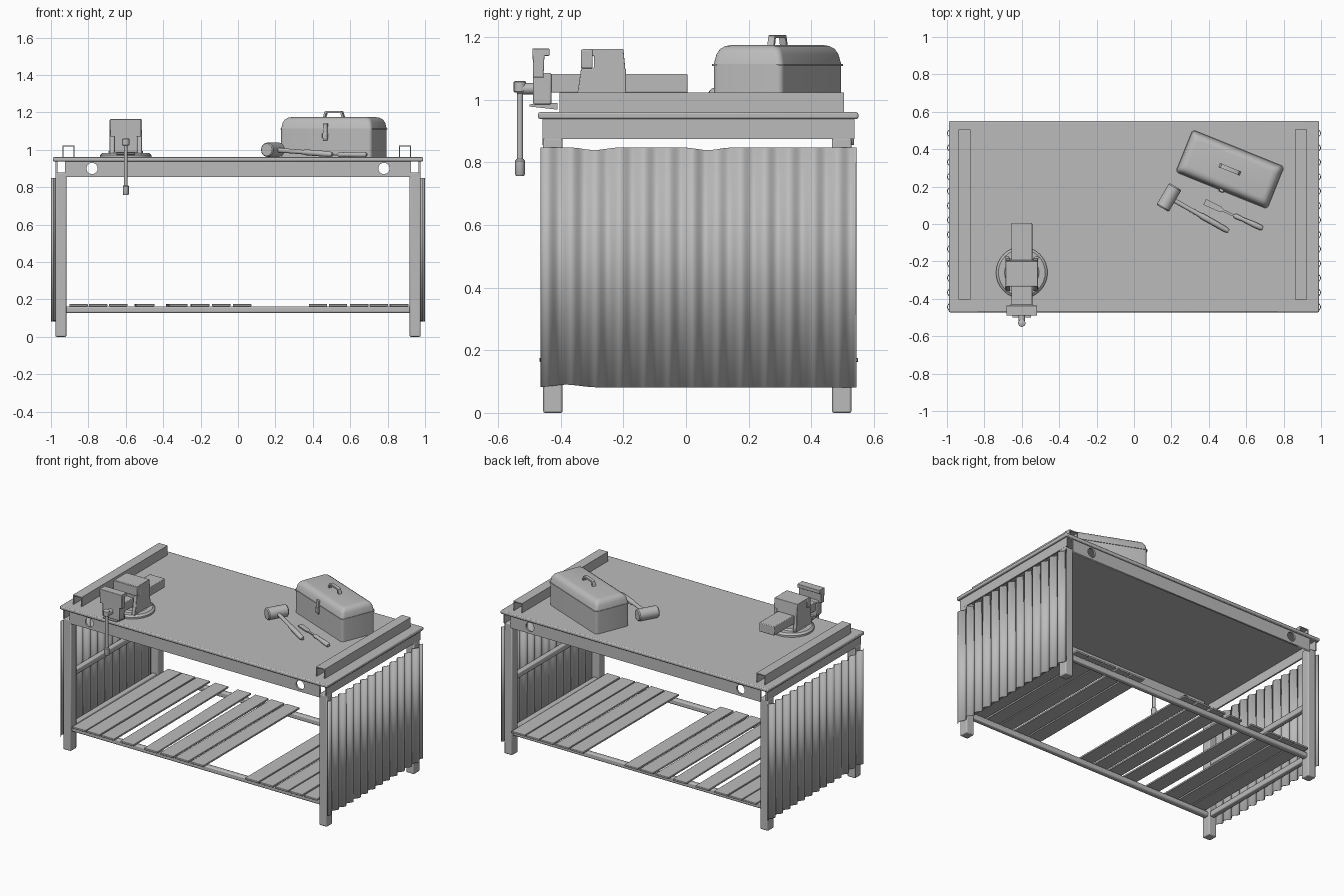
import bpy, bmesh, math
from mathutils import Vector, Matrix

if "Cube" in bpy.data.objects:
    bpy.data.objects.remove(bpy.data.objects["Cube"])

grey = bpy.data.materials.new("plain grey")
grey.diffuse_color = (0.5, 0.5, 0.5, 1)
grey.use_nodes = True
grey.node_tree.nodes["Principled BSDF"].inputs["Base Color"].default_value = grey.diffuse_color


def finish(name, bm, bevel=0, segs=2, smooth=True):
    bmesh.ops.recalc_face_normals(bm, faces=bm.faces[:])
    me = bpy.data.meshes.new(name)
    bm.to_mesh(me)
    bm.free()
    me.materials.append(grey)
    ob = bpy.data.objects.new(name, me)
    bpy.context.collection.objects.link(ob)
    if bevel:
        m = ob.modifiers.new("bevel", 'BEVEL')
        m.width, m.segments = bevel, segs
    if smooth:
        bpy.ops.object.select_all(action='DESELECT')
        ob.select_set(True)
        bpy.context.view_layer.objects.active = ob
        bpy.ops.object.shade_smooth_by_angle(angle=math.radians(35))
    return ob


def box(name, x0, x1, y0, y1, z0, z1, bevel=0, rot=0):
    """Box from its limits, turned about its own middle."""
    bm = bmesh.new()
    bmesh.ops.create_cube(bm, size=1)
    bmesh.ops.scale(bm, vec=(x1 - x0, y1 - y0, z1 - z0), verts=bm.verts)
    ob = finish(name, bm, bevel)
    ob.location = ((x0 + x1) / 2, (y0 + y1) / 2, (z0 + z1) / 2)
    ob.rotation_euler.z = rot
    return ob


def lathe(name, a, b, rings, n=20):
    """Round part along a-b; rings are (fraction, radius)."""
    a, b = Vector(a), Vector(b)
    q = (b - a).to_track_quat('Z', 'Y')
    bm = bmesh.new()
    loops = []
    for f, r in rings:
        c = a.lerp(b, f)
        loops.append([bm.verts.new(c + q @ Vector((r * math.cos(t), r * math.sin(t), 0)))
                      for t in (2 * math.pi * i / n for i in range(n))])
    for l, m in zip(loops, loops[1:]):
        for i in range(n):
            bm.faces.new((l[i], l[(i + 1) % n], m[(i + 1) % n], m[i]))
    bm.faces.new(loops[0])
    bm.faces.new(loops[-1])
    return finish(name, bm)


def rod(name, a, b, r, n=20):
    return lathe(name, a, b, [(0, r), (1, r)], n)


def prism(name, pts, depth, mat, bevel=0):
    """Profile in local XY, extruded symmetrically in local Z."""
    bm = bmesh.new()
    lo = [bm.verts.new((x, y, -depth / 2)) for x, y in pts]
    hi = [bm.verts.new((x, y, depth / 2)) for x, y in pts]
    n = len(pts)
    bm.faces.new(lo)
    bm.faces.new(hi)
    for i in range(n):
        bm.faces.new((lo[i], lo[(i + 1) % n], hi[(i + 1) % n], hi[i]))
    ob = finish(name, bm, bevel)
    ob.matrix_world = mat
    return ob


XZ = Matrix.Rotation(math.pi / 2, 4, 'X')                      # profile x,z
YZ = Matrix.Rotation(math.pi / 2, 4, 'Z') @ XZ                 # profile y,z

# Table top
box("table_top", -0.99, 0.99, -0.472, 0.55, 0.938, 0.96, 0.006)


# Front and back aprons with round holes
def apron(name, y):
    cu = bpy.data.curves.new(name, 'CURVE')
    cu.dimensions, cu.fill_mode, cu.extrude = '2D', 'BOTH', 0.006
    circ = [[(cx + 0.03 * math.cos(t * math.pi / 12), 0.9 + 0.03 * math.sin(t * math.pi / 12))
             for t in range(24)] for cx in (-0.78, 0.78)]
    for pts in [[(-0.925, 0.855), (0.925, 0.855), (0.925, 0.94), (-0.925, 0.94)]] + circ:
        s = cu.splines.new('POLY')
        s.points.add(len(pts) - 1)
        for p, (x, z) in zip(s.points, pts):
            p.co = (x, z, 0, 1)
        s.use_cyclic_u = True
    tmp = bpy.data.objects.new(name + "_outline", cu)
    bpy.context.collection.objects.link(tmp)
    bpy.context.view_layer.update()
    me = bpy.data.meshes.new_from_object(tmp.evaluated_get(bpy.context.evaluated_depsgraph_get()))
    bpy.data.objects.remove(tmp)
    me.materials.clear()
    me.materials.append(grey)
    ob = bpy.data.objects.new(name, me)
    bpy.context.collection.objects.link(ob)
    ob.matrix_world = Matrix.Translation((0, y, 0)) @ XZ


apron("front_apron", -0.452)
apron("back_apron", 0.53)

# Legs, side aprons, side rails, corrugated sheets, top channels
for s, side in ((-1, "left"), (1, "right")):
    for y, end in ((-0.425, "front"), (0.497, "back")):
        box(f"{side}_{end}_leg", s * 0.947 - 0.029, s * 0.947 + 0.029, y - 0.031, y + 0.031, 0, 0.878, 0.006)
    box(f"{side}_apron", s * 0.97 - 0.005, s * 0.97 + 0.005, -0.458, 0.538, 0.875, 0.94)
    for z, lvl in ((0.145, "lower"), (0.5, "middle")):
        box(f"{side}_{lvl}_rail", s * 0.945 - 0.017, s * 0.945 + 0.017, -0.42, 0.49, z - 0.019, z + 0.019, 0.006)
    # corrugated sheet with slightly uneven ends
    bm = bmesh.new()
    cols, N = [], 150
    for i in range(N + 1):
        u = i / N
        y = -0.463 + 1.006 * u
        x = s * (0.987 + 0.0105 * math.sin(2 * math.pi * 13 * u))
        dip = 0.009 * (math.exp(-((u - 0.17) / 0.05) ** 2) + math.exp(-((u - 0.53) / 0.05) ** 2))
        lift = 0.009 * math.exp(-((u - 0.08) / 0.06) ** 2)
        cols.append((bm.verts.new((x, y, 0.081 + lift)), bm.verts.new((x, y, 0.848 - dip))))
    for a, b in zip(cols, cols[1:]):
        bm.faces.new((a[0], b[0], b[1], a[1]))
    sheet = finish(f"{side}_corrugated_sheet", bm)
    m = sheet.modifiers.new("thickness", 'SOLIDIFY')
    m.thickness, m.offset = 0.004, 0
    # inverted U channel
    w, h, t = 0.0325, 0.063, 0.006
    u = [(-w, 0), (-w, h), (w, h), (w, 0), (w - t, 0), (w - t, h - t), (t - w, h - t), (t - w, 0)]
    cx = -0.906 if s < 0 else 0.893
    prism(f"{side}_top_channel", u, 0.908, Matrix.Translation((cx, 0.05, 0.96)) @ XZ)

# Shelf rails and loose planks
for y, end in ((-0.425, "front"), (0.497, "back")):
    box(f"{end}_shelf_rail", -0.93, 0.93, y - 0.018, y + 0.018, 0.127, 0.163, 0.008)
planks = [(-0.852, 0), (-0.748, 0), (-0.64, 0), (-0.5, 0.008), (-0.328, 0.018), (-0.204, 0.004), (-0.09, 0),
          (0.022, 0), (0.428, 0), (0.535, 0), (0.648, 0), (0.753, 0), (0.86, 0.004)]
for i, (x, r) in enumerate(planks):
    box(f"shelf_plank_{i + 1}", x - 0.049, x + 0.049, -0.467, 0.549, 0.163, 0.175, 0.002, r)

# Toolbox: stacked rounded rectangles
turn = Matrix.Translation((0.513, 0.292, 0.96)) @ Matrix.Rotation(math.radians(-22), 4, 'Z')


def shell(name, levels, rad=0.02):
    bm = bmesh.new()
    loops = []
    for z, hx, hy in levels:
        l = []
        for k, (sx, sy) in enumerate(((1, 1), (-1, 1), (-1, -1), (1, -1))):
            for j in range(5):
                t = (k + j / 4) * math.pi / 2
                l.append(bm.verts.new((sx * (hx - rad) + rad * math.cos(t), sy * (hy - rad) + rad * math.sin(t), z)))
        loops.append(l)
    for l, m in zip(loops, loops[1:]):
        for i in range(20):
            bm.faces.new((l[i], l[(i + 1) % 20], m[(i + 1) % 20], m[i]))
    bm.faces.new(loops[0])
    bm.faces.new(loops[-1])
    finish(name, bm).matrix_world = turn


shell("toolbox_body", [(0, 0.262, 0.12), (0.147, 0.262, 0.12)])
shell("toolbox_seam", [(0.147, 0.266, 0.124), (0.153, 0.266, 0.124)])
shell("toolbox_lid", [(0.153, 0.262, 0.12), (0.185, 0.256, 0.113), (0.202, 0.247, 0.104),
                      (0.211, 0.234, 0.091), (0.214, 0.22, 0.077)])
hp = [(-0.06, 0), (-0.05, 0.03), (-0.042, 0.034), (0.042, 0.034), (0.05, 0.03), (0.06, 0),
      (0.048, 0), (0.041, 0.023), (-0.041, 0.023), (-0.048, 0)]
prism("toolbox_handle", hp, 0.022, turn @ Matrix.Translation((0, 0, 0.213)) @ XZ)
for nm, w, z0, z1, d in (("toolbox_latch", 0.012, 0.09, 0.18, 0.006), ("toolbox_latch_catch", 0.015, 0.1, 0.13, 0.01)):
    ob = box(nm, -w, w, -0.122 - d, -0.112, z0, z1, 0.002)
    ob.matrix_world = turn @ Matrix.Translation((0, -0.117 - d / 2, (z0 + z1) / 2))

# Mallet
hc, ax = Vector((0.187, 0.142, 1.0)), Vector((0.5, 0.86, 0)) * 0.068
lathe("mallet_head", hc - ax, hc + ax, [(0, 0.033), (0.05, 0.038), (0.95, 0.038), (1, 0.033)], 24)
lathe("mallet_handle", hc, (0.505, -0.038, 0.975),
      [(0, 0.012), (0.5, 0.012), (0.56, 0.016), (0.95, 0.015), (1, 0.01)], 16)

# Chisel
lathe("chisel_handle", (0.535, 0.046, 0.974), (0.688, -0.024, 0.974),
      [(0, 0.009), (0.08, 0.014), (0.3, 0.011), (0.7, 0.015), (0.95, 0.014), (1, 0.009)], 16)
prism("chisel_blade", [(0, -0.017), (0.09, -0.015), (0.11, -0.006), (0.18, -0.006), (0.18, 0.006), (0.11, 0.006),
                       (0.09, 0.015), (0, 0.017)], 0.008,
      Matrix.Translation((0.378, 0.118, 0.972)) @ Matrix.Rotation(math.radians(-25), 4, 'Z'))

# Vise
vx = -0.6
lathe("vise_base", (vx, -0.26, 0.96), (vx, -0.26, 0.982), [(0, 0.138), (0.5, 0.138), (1, 0.125)], 32)
for i in range(4):
    t = math.pi / 4 + i * math.pi / 2
    bx, by = vx + 0.112 * math.cos(t), -0.26 + 0.112 * math.sin(t)
    rod(f"vise_bolt_{i + 1}", (bx, by, 0.975), (bx, by, 0.994), 0.012, 6)
lathe("vise_swivel", (vx, -0.26, 0.975), (vx, -0.26, 1.03), [(0, 0.1), (0.3, 0.082), (1, 0.075)], 28)
box("vise_slide", vx - 0.056, vx + 0.056, -0.45, 0.005, 1.022, 1.082, 0.004)
for s, nm in ((-1, "left"), (1, "right")):
    prism(f"vise_{nm}_cheek", [(-0.36, 0.975), (-0.18, 0.975), (-0.192, 1.03), (-0.192, 1.1), (-0.335, 1.1),
                               (-0.345, 1.03)], 0.024, Matrix.Translation((vx + s * 0.074, 0, 0)) @ YZ, 0.003)
prism("vise_back_jaw", [(-0.335, 1.08), (-0.192, 1.08), (-0.2, 1.162), (-0.33, 1.162), (-0.33, 1.14),
                        (-0.294, 1.14), (-0.294, 1.1), (-0.335, 1.1)], 0.172, Matrix.Translation((vx, 0, 0)) @ YZ, 0.003)
box("vise_back_jaw_plate", vx - 0.088, vx + 0.088, -0.335, -0.298, 1.1, 1.16, 0.003)
prism("vise_front_jaw", [(-0.488, 1.07), (-0.455, 1.07), (-0.452, 1.14), (-0.436, 1.14), (-0.436, 1.164),
                         (-0.49, 1.164)], 0.165, Matrix.Translation((vx, 0, 0)) @ YZ, 0.003)
box("vise_front_body", vx - 0.062, vx + 0.062, -0.488, -0.43, 0.985, 1.085, 0.005)
prism("vise_front_foot", [(-0.5, 0.985), (-0.5, 0.978), (-0.41, 0.968), (-0.41, 0.99)], 0.1,
      Matrix.Translation((vx, 0, 0)) @ YZ)
rod("vise_screw", (vx, -0.54, 1.035), (vx, -0.44, 1.035), 0.018)
rod("vise_handle_bar", (vx, -0.53, 0.76), (vx, -0.53, 1.055), 0.01, 16)
lathe("vise_handle_grip", (vx, -0.53, 0.757), (vx, -0.53, 0.81), [(0, 0.013), (0.1, 0.016), (0.9, 0.016), (1, 0.012)], 16)
lathe("vise_handle_knob", (vx, -0.53, 1.022), (vx, -0.53, 1.06), [(0, 0.016), (0.1, 0.02), (0.9, 0.02), (1, 0.014)], 16)
